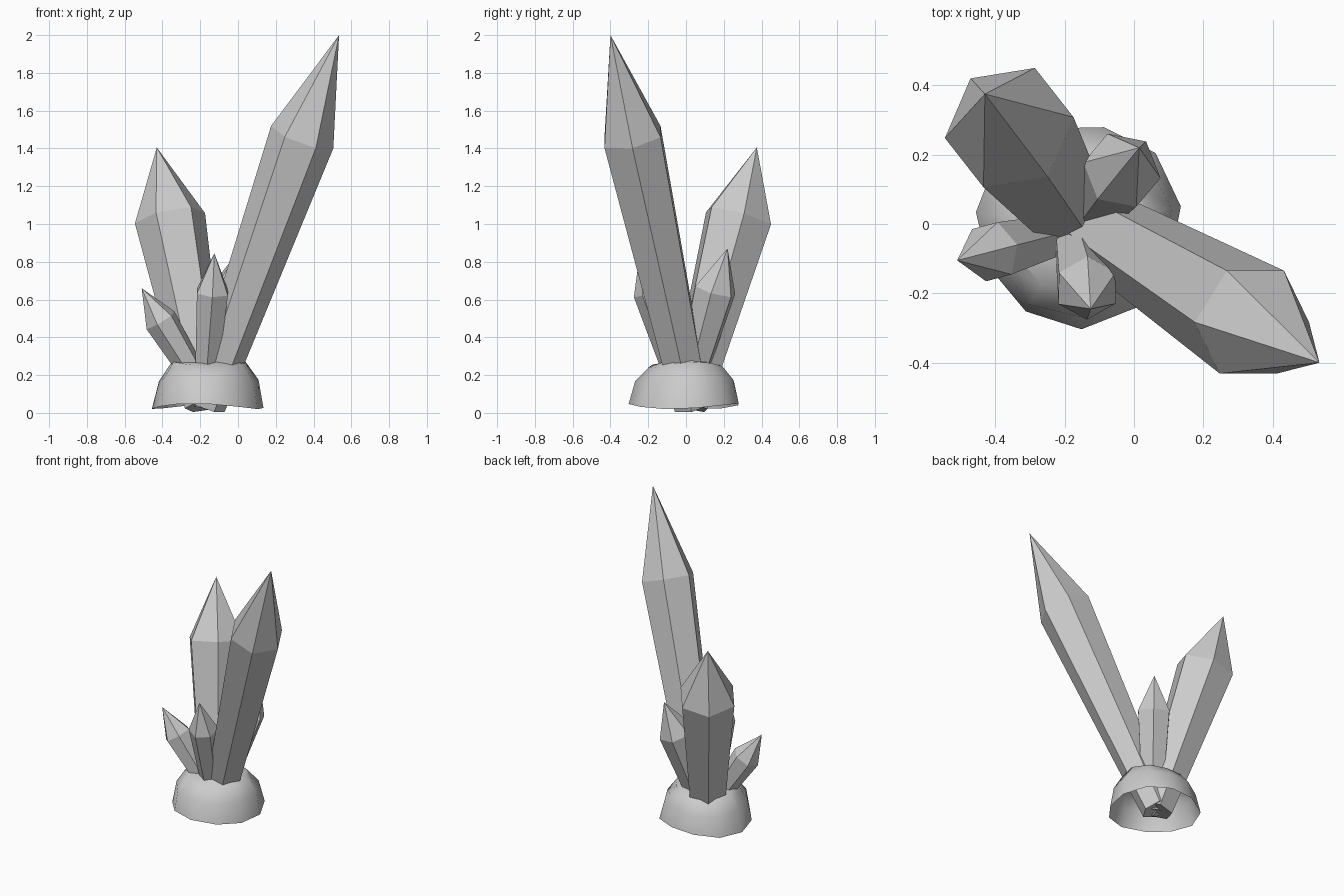
import bpy, bmesh, math
from mathutils import Vector, Matrix

cube = bpy.data.objects.get("Cube")
if cube:
    bpy.data.objects.remove(cube, do_unlink=True)

grey = bpy.data.materials.new("stone grey")
grey.use_nodes = True
COLOUR = (0.6, 0.6, 0.6, 1)
grey.diffuse_color = COLOUR
grey.node_tree.nodes["Principled BSDF"].inputs["Base Color"].default_value = COLOUR


def finish(name, bm):
    mesh = bpy.data.meshes.new(name)
    bm.normal_update()
    bm.to_mesh(mesh)
    bm.free()
    mesh.materials.append(grey)
    obj = bpy.data.objects.new(name, mesh)
    bpy.context.collection.objects.link(obj)
    return obj


def skin(bm, low, high):
    n = len(low)
    for i in range(n):
        j = (i + 1) % n
        bm.faces.new((low[i], low[j], high[j], high[i]))


def crystal(name, foot, shoulder, tip, radius, turn, taper=0.6):
    """Six-sided shard widening from its foot to the shoulder, then a point."""
    foot, shoulder, tip = Vector(foot), Vector(shoulder), Vector(tip)
    tilt = Vector((0, 0, 1)).rotation_difference((tip - foot).normalized())
    bm = bmesh.new()

    def ring(centre, r):
        verts = []
        for k in range(6):
            a = math.radians(turn + 60 * k)
            verts.append(bm.verts.new(centre + tilt @ Vector((r * math.cos(a), r * math.sin(a), 0))))
        return verts

    low, high = ring(foot, radius * taper), ring(shoulder, radius)
    skin(bm, low, high)
    bm.faces.new(low[::-1])
    point = bm.verts.new(tip)
    for i in range(6):
        bm.faces.new((high[i], high[(i + 1) % 6], point))
    return finish(name, bm)


# Crystals fanning out of the rock
crystal("tall_crystal", (-0.17, 0.03, 0.04), (0.34, -0.283, 1.46), (0.535, -0.40, 2.0), 0.175, -2)
crystal("back_crystal", (-0.17, 0.01, 0.04), (-0.36, 0.278, 1.03), (-0.43, 0.375, 1.405), 0.19, 8)
crystal("front_small_crystal", (-0.18, 0.0, 0.04), (-0.135, -0.185, 0.64), (-0.125, -0.245, 0.845), 0.095, 30)
crystal("right_small_crystal", (-0.14, -0.01, 0.05), (-0.41, -0.08, 0.49), (-0.51, -0.105, 0.66), 0.09, 15)
crystal("rear_small_crystal", (-0.16, -0.01, 0.04), (-0.035, 0.155, 0.65), (0.015, 0.22, 0.87), 0.115, -10)

# Hollow rock shell, open underneath, with an uneven rim
SIDES = 11
PROFILE = [(0.295, 0.035), (0.265, 0.17), (0.2, 0.255), (0.11, 0.28)]
bm = bmesh.new()
rings = []
for level, (r, z) in enumerate(PROFILE):
    ring = []
    for k in range(SIDES):
        a = math.tau * (k + 0.3) / SIDES
        wobble = 1 + 0.03 * math.sin(3 * a + level)
        lift = 0.015 * math.sin(2 * a - 1 + level)
        ring.append(bm.verts.new((-0.16 + r * wobble * math.cos(a), r * wobble * math.sin(a), z + lift)))
    rings.append(ring)
for low, high in zip(rings, rings[1:]):
    skin(bm, low, high)
bm.faces.new(rings[-1])
rock = finish("rock_base", bm)
bpy.ops.object.select_all(action="DESELECT")
rock.select_set(True)
bpy.context.view_layer.objects.active = rock
bpy.ops.object.shade_smooth_by_angle(angle=math.radians(40))
